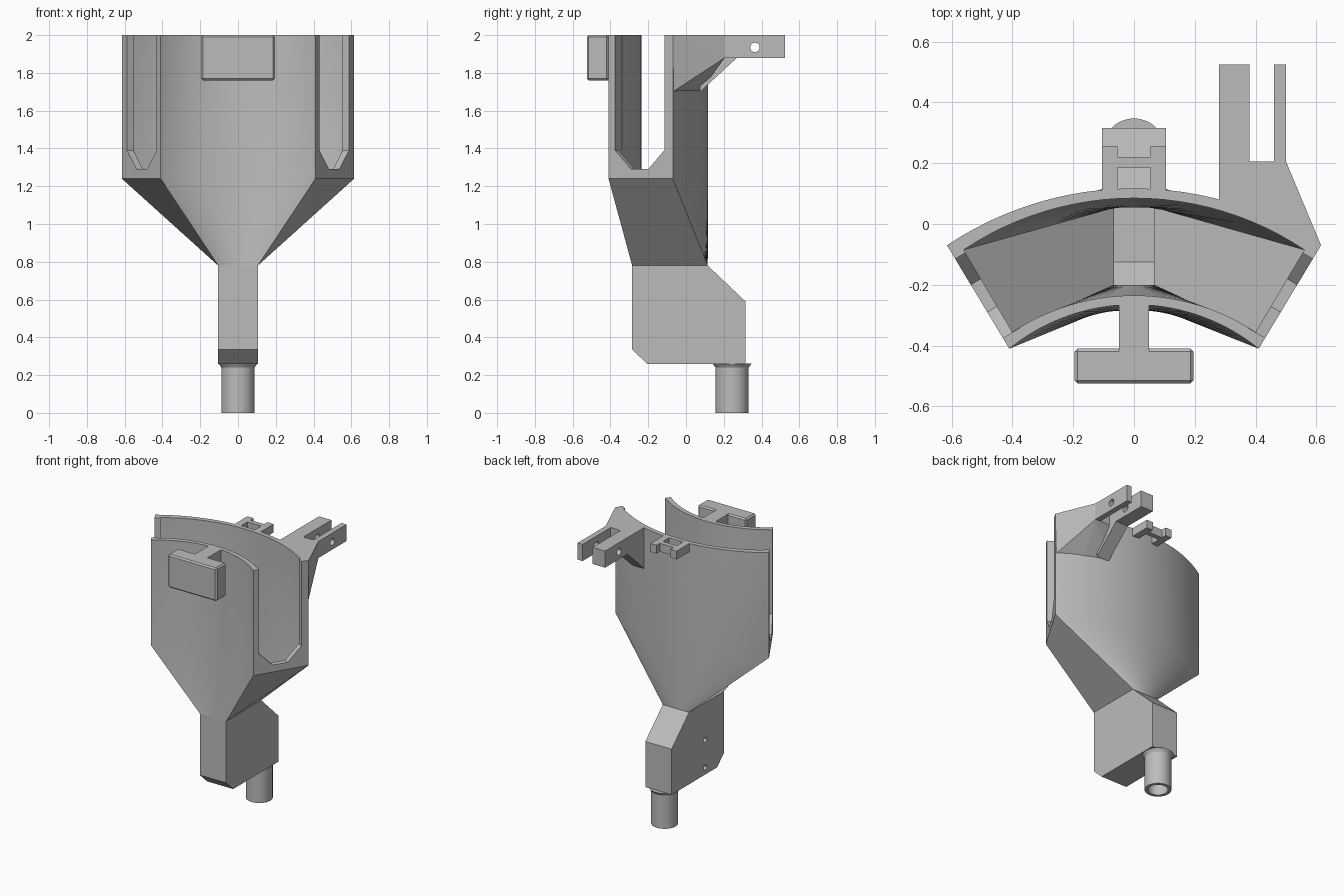
import bpy, bmesh, math
from mathutils import Vector

if "Cube" in bpy.data.objects:
    bpy.data.objects.remove(bpy.data.objects["Cube"])

grey = bpy.data.materials.new("plain grey")
grey.use_nodes = True
grey.diffuse_color = (0.5, 0.5, 0.5, 1)
grey.node_tree.nodes["Principled BSDF"].inputs["Base Color"].default_value = (0.5, 0.5, 0.5, 1)


def finish(name, bm):
    bmesh.ops.recalc_face_normals(bm, faces=bm.faces)
    mesh = bpy.data.meshes.new(name)
    bm.to_mesh(mesh)
    bm.free()
    ob = bpy.data.objects.new(name, mesh)
    bpy.context.collection.objects.link(ob)
    mesh.materials.append(grey)
    return ob


def loft(name, rings):
    """Skin a stack of equal-length point rings and cap both ends."""
    bm = bmesh.new()
    rows = [[bm.verts.new(p) for p in ring] for ring in rings]
    count = len(rows[0])
    for a, b in zip(rows, rows[1:]):
        for i in range(count):
            j = (i + 1) % count
            bm.faces.new((a[i], a[j], b[j], b[i]))
    bm.faces.new(rows[0][::-1])
    bm.faces.new(rows[-1])
    return finish(name, bm)


def prism_z(name, outline, z0, z1):
    return loft(name, [[(x, y, z) for x, y in outline] for z in (z0, z1)])


def prism_x(name, outline, x0, x1):
    return loft(name, [[(x, y, z) for y, z in outline] for x in (x0, x1)])


def hull(name, points):
    bm = bmesh.new()
    for p in points:
        bm.verts.new(p)
    bmesh.ops.convex_hull(bm, input=bm.verts)
    return finish(name, bm)


def circle(u, v, r, n=32):
    return [(u + r * math.cos(2 * math.pi * i / n), v + r * math.sin(2 * math.pi * i / n))
            for i in range(n)]


def cut(ob, cutters):
    bpy.context.view_layer.objects.active = ob
    for c in cutters:
        mod = ob.modifiers.new("cut", "BOOLEAN")
        mod.operation, mod.solver, mod.object = "DIFFERENCE", "EXACT", c
        bpy.ops.object.modifier_apply(modifier=mod.name)


SEG = 24


def arc(half, y_mid, y_end):
    """Circular arc from -half to +half, evenly divided."""
    sag = y_mid - y_end
    r = (half * half + sag * sag) / (2 * sag)
    a = math.asin(half / r)
    return [(r * math.sin(t), y_mid - r + r * math.cos(t))
            for t in (a * (2 * i / SEG - 1) for i in range(SEG + 1))]


def sector(front, back, z):
    pts = arc(*front) + arc(*back)[::-1]
    return [(x, y, z) for x, y in pts]


def neck(half, y0, y1, z):
    xs = [half * (2 * i / SEG - 1) for i in range(SEG + 1)]
    return [(x, y0, z) for x in xs] + [(x, y1, z) for x in xs[::-1]]


# Curved hopper narrowing to a rectangular neck
front, back = (0.41, -0.265, -0.41), (0.615, 0.117, -0.07)
hopper = loft("hopper", [neck(0.105, -0.285, 0.115, 0.78),
                         sector(front, back, 1.24), sector(front, back, 2)])
front, back = (0.40, -0.235, -0.355), (0.56, 0.085, -0.085)
cavity = loft("hopper_cavity", [neck(0.065, -0.2, 0.055, 0.77), neck(0.065, -0.2, 0.055, 0.78),
                                sector(front, back, 1.24), sector(front, back, 2.1)])
cutters = [cavity]

# Chamfered slots through both slanted side walls
slot = [(-0.375, 2.1), (-0.375, 1.39), (-0.29, 1.29), (-0.2, 1.29), (-0.115, 1.39), (-0.115, 2.1)]
for side in (-1, 1):
    cutters.append(loft("slot_cutter", [
        [(side * (0.41 + (y + 0.41) * 0.603 + 0.857 * d), y - 0.516 * d, z) for y, z in slot]
        for d in (-0.065, 0.05)]))
cut(hopper, cutters)

# Chute box below the neck, hollow and open to the hopper and outlet
chute = prism_x("chute_box", [(-0.285, 0.78), (0.115, 0.78), (0.315, 0.59), (0.315, 0.26),
                              (-0.205, 0.26), (-0.285, 0.335)], -0.105, 0.105)
hollow = prism_x("chute_cavity", [(-0.2, 0.8), (0.055, 0.8), (0.055, 0.78), (0.24, 0.59),
                                  (0.24, 0.33), (-0.125, 0.33), (-0.2, 0.4)], -0.065, 0.065)
bore = prism_z("bore_cutter", circle(0, 0.244, 0.066), -0.1, 0.36)
pins = [prism_x("pin_hole_cutter", circle(-0.07, z, 0.018, 16), -0.2, -0.04) for z in (0.31, 0.51)]
cut(chute, [hollow, bore] + pins)

# Outlet tube with a tapered collar
rings = [(0.088, 0), (0.088, 0.24), (0.103, 0.262)]
tube = loft("outlet_tube", [[(x, y, z) for x, y in circle(0, 0.244, r, 48)] for r, z in rings])
cut(tube, [bore])

# Front mounting tab: stem and plate
stem = prism_z("tab_stem", [(-0.05, -0.42), (0.05, -0.42), (0.05, -0.255), (-0.05, -0.255)], 1.76, 2)
plate = prism_z("tab_plate", [(-0.195, -0.525), (0.195, -0.525), (0.195, -0.41), (-0.195, -0.41)],
                1.76, 2)
bevel = plate.modifiers.new("edge", "BEVEL")
bevel.width, bevel.segments = 0.01, 1

# Rear clip: two arms joined by a cross bar
clip = []
for side in (-1, 1):
    clip.append(prism_z("clip_arm", [(side * 0.055, 0.1), (side * 0.105, 0.1),
                                     (side * 0.105, 0.257), (side * 0.055, 0.257)], 1.94, 2))
clip.append(prism_z("clip_bar", [(-0.06, 0.185), (0.06, 0.185), (0.06, 0.22), (-0.06, 0.22)], 1.94, 2))

# Rear hinge bracket: gusset against the wall and two drilled prongs
gusset = hull("bracket_gusset", [
    (0.28, 0.075, 1.70), (0.44, 0.02, 1.70), (0.61, -0.07, 1.70),
    (0.28, 0.205, 1.88), (0.50, 0.205, 1.88), (0.28, 0.075, 2), (0.44, 0.02, 2),
    (0.28, 0.205, 2), (0.50, 0.205, 2), (0.615, -0.07, 2)])
rib = prism_x("bracket_rib", [(0.075, 1.70), (0.27, 1.88), (0.27, 1.9), (0.075, 1.9)], 0.28, 0.38)
hinge = prism_x("hinge_hole_cutter", circle(0.365, 1.935, 0.025, 24), 0.2, 0.6)
prongs = []
for x0, x1 in ((0.28, 0.38), (0.46, 0.50)):
    prong = prism_x("bracket_prong", [(0.2, 1.88), (0.525, 1.88), (0.525, 2), (0.2, 2)], x0, x1)
    cut(prong, [hinge])
    prongs.append(prong)

# Remove helpers, then shade the curved parts smooth with crisp edges
for c in cutters + [hollow, bore, hinge] + pins:
    bpy.data.objects.remove(c)
bpy.ops.object.select_all(action="DESELECT")
for ob in [hopper, chute, tube] + prongs:
    ob.select_set(True)
bpy.context.view_layer.objects.active = hopper
bpy.ops.object.shade_smooth_by_angle(angle=math.radians(25))
